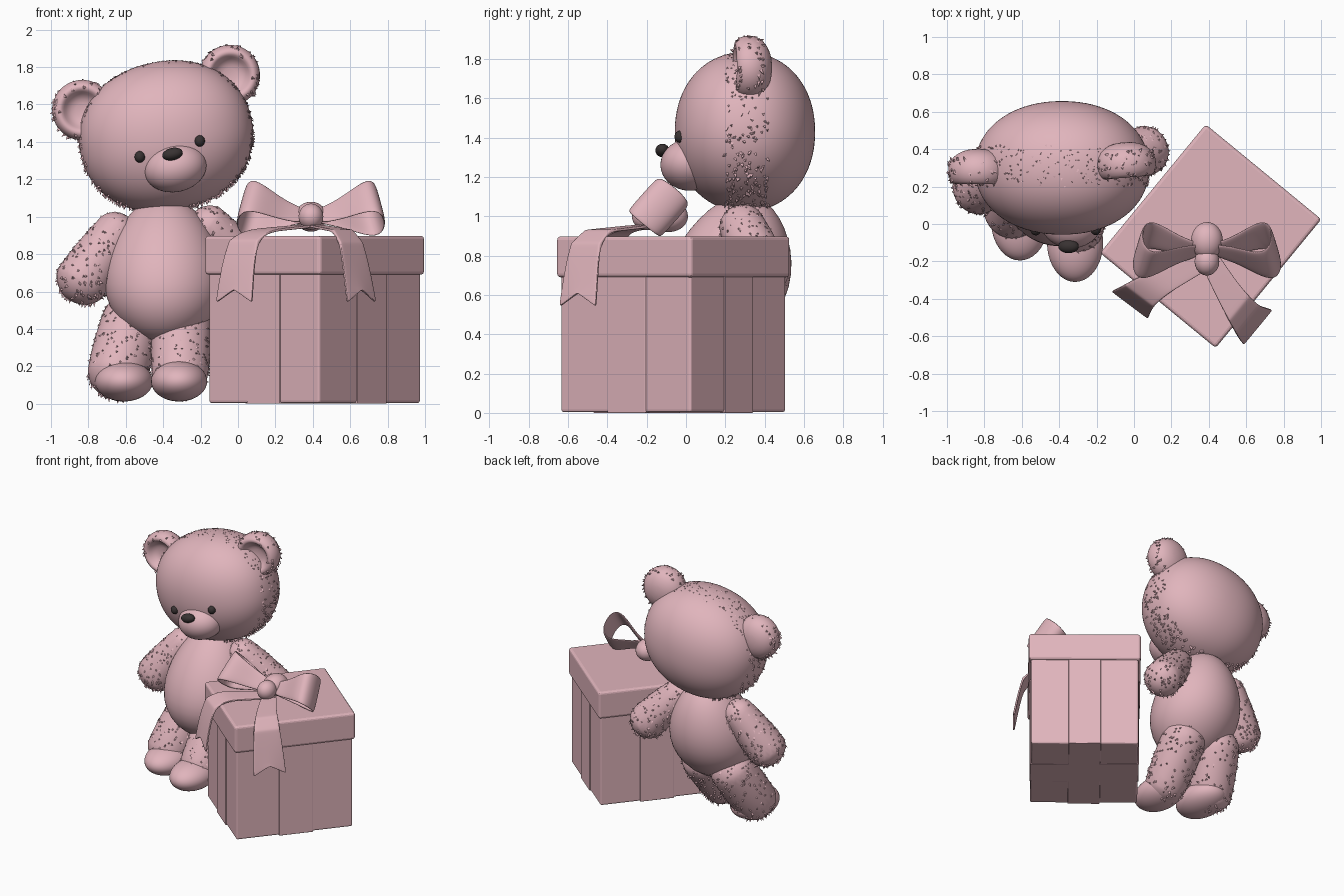
import bpy, bmesh, math, random
from mathutils import Vector, Matrix

random.seed(4)
if "Cube" in bpy.data.objects:
    bpy.data.objects.remove(bpy.data.objects["Cube"])


def material(name, colour):
    m = bpy.data.materials.new(name)
    m.use_nodes = True
    m.diffuse_color = colour
    m.node_tree.nodes["Principled BSDF"].inputs["Base Color"].default_value = colour
    return m


PINK = material("dusty_pink", (0.75, 0.46, 0.505, 1))
DARK = material("dark_brown", (0.04, 0.032, 0.032, 1))


def finish(name, bm, mat=PINK, smooth=True, subsurf=0):
    bmesh.ops.recalc_face_normals(bm, faces=bm.faces)
    mesh = bpy.data.meshes.new(name)
    bm.to_mesh(mesh)
    bm.free()
    mesh.materials.append(mat)
    for p in mesh.polygons:
        p.use_smooth = smooth
    ob = bpy.data.objects.new(name, mesh)
    bpy.context.collection.objects.link(ob)
    if subsurf:
        ob.modifiers.new("Subdivision", "SUBSURF").levels = subsurf
    return ob


def ellipsoid(name, centre, radii, mat=PINK, roll=0, detail=4, power=2):
    # A power above 2 gives fuller cheeks
    bm = bmesh.new()
    bmesh.ops.create_icosphere(bm, subdivisions=detail, radius=1)
    for v in bm.verts:
        v.co /= sum(abs(c) ** power for c in v.co) ** (1 / power)
    turn = Matrix.Rotation(math.radians(roll), 4, 'Y')
    bm.transform(Matrix.Translation(centre) @ turn @ Matrix.Diagonal((*radii, 1)))
    return finish(name, bm, mat)


def limb(name, start, r1, end, r2):
    # Tapered capsule between two joints
    bm = bmesh.new()
    bmesh.ops.create_icosphere(bm, subdivisions=4, radius=1)
    a, b = Vector(start), Vector(end)
    axis = (b - a).normalized()
    for v in bm.verts:
        t = min(1, max(0, v.co.dot(axis) * 1.6 + 0.5))
        v.co = a.lerp(b, t) + v.co * (r1 + (r2 - r1) * t)
    return finish(name, bm)


def lathe(name, profile, matrix):
    # Profile of (radius, height) turned about z, closed at both poles
    bm = bmesh.new()
    verts = [bm.verts.new((r, 0, z)) for r, z in profile]
    edges = [bm.edges.new(pair) for pair in zip(verts, verts[1:])]
    bmesh.ops.spin(bm, geom=verts + edges, axis=(0, 0, 1), cent=(0, 0, 0),
                   angle=math.tau, steps=32)
    bmesh.ops.remove_doubles(bm, verts=bm.verts, dist=0.001)
    bm.transform(matrix)
    return finish(name, bm, subsurf=1)


def fur(name, source, count, rule=lambda c: True):
    # Short leaning tufts scattered evenly over the chosen faces
    mesh = source.data
    faces = [p for p in mesh.polygons if rule(p.center)]
    bm = bmesh.new()
    for p in random.choices(faces, weights=[f.area for f in faces], k=count):
        n = p.normal.copy()
        side = n.orthogonal().normalized()
        other = n.cross(side)
        weights = [random.random() for _ in p.vertices]
        spot = sum((mesh.vertices[i].co * w for i, w in zip(p.vertices, weights)),
                   Vector()) / sum(weights)
        base = [bm.verts.new(spot - n * 0.004 + (side * math.cos(k * math.tau / 3)
                + other * math.sin(k * math.tau / 3)) * 0.011) for k in range(3)]
        lean = side * random.uniform(-1, 1) + other * random.uniform(-1, 1)
        tip = bm.verts.new(spot + n * 0.012 + lean * 0.015 - Vector((0, 0, 0.008)))
        for k in range(3):
            bm.faces.new((base[k], base[(k + 1) % 3], tip))
    finish(name, bm, smooth=False)


def ribbon(name, rows, notch=0):
    # Strip through rows of (centre, half-width vector), with thickness
    bm = bmesh.new()
    grid = []
    for i, (c, w) in enumerate(rows):
        mid = Vector(c)
        lift = Vector((0, 0, notch if i == len(rows) - 1 else 0))
        grid.append([bm.verts.new(p) for p in (mid - w, mid + lift, mid + w)])
    for r, s in zip(grid, grid[1:]):
        for k in range(2):
            bm.faces.new((r[k], r[k + 1], s[k + 1], s[k]))
    ob = finish(name, bm)
    solid = ob.modifiers.new("Thickness", "SOLIDIFY")
    solid.thickness, solid.offset = 0.016, 0
    if notch:
        bev = ob.modifiers.new("Edge", "BEVEL")
        bev.width, bev.limit_method = 0.003, 'ANGLE'
    ob.modifiers.new("Subdivision", "SUBSURF").levels = 2


# Bear head and face
head = ellipsoid("head", (-0.385, 0.3, 1.43), (0.467, 0.357, 0.4), roll=-12, detail=5, power=2.12)
fur("head_fur", head, 480, lambda c: 0.2 < c.y < 0.42)
ellipsoid("snout", (-0.335, 0.02, 1.262), (0.168, 0.15, 0.13), roll=-12)
ellipsoid("nose", (-0.35, -0.12, 1.335), (0.056, 0.036, 0.033), DARK, roll=-12, detail=3)
for side, spot in (("right", (-0.525, -0.033, 1.32)), ("left", (-0.205, -0.031, 1.405))):
    ellipsoid(side + "_eye", spot, (0.028, 0.028, 0.031), DARK, detail=3)

# Ears, dished at the front
ear_profile = [(0, 0.02), (0.06, 0.025), (0.09, 0.05), (0.108, 0.082), (0.134, 0.085), (0.16, 0.05),
               (0.167, -0.005), (0.142, -0.065), (0.078, -0.1), (0, -0.11)]
for side, spot, yaw in (("right", (-0.832, 0.295, 1.57), 0), ("left", (-0.045, 0.33, 1.757), 5)):
    place = (Matrix.Translation(spot) @ Matrix.Rotation(math.radians(yaw), 4, 'Z')
             @ Matrix.Rotation(math.pi / 2, 4, 'X'))
    ear = lathe(side + "_ear", ear_profile, place)
    rim = Vector(spot)
    fur(side + "_ear_fur", ear, 110, lambda c: (c - rim).length > 0.14)

# Body, leaning slightly back towards the neck
body_profile = [(0, 0.325), (0.11, 0.34), (0.22, 0.41), (0.3, 0.52), (0.328, 0.64), (0.315, 0.77),
                (0.27, 0.89), (0.21, 0.99), (0.12, 1.08), (0, 1.12)]
lean_back = Matrix.Identity(4)
lean_back[1][2] = 0.2
lathe("body", body_profile, Matrix.Translation((-0.395, 0.075, 0)) @ lean_back)

# Arms and legs with fur, smooth feet
limbs = {
    "right_arm": ((-0.66, 0.27, 0.905), 0.12, (-0.82, 0.2, 0.68), 0.15),
    "left_arm": ((-0.15, 0.29, 0.94), 0.12, (0.045, 0.385, 0.73), 0.14),
    "right_leg": ((-0.575, 0.23, 0.42), 0.165, (-0.64, 0.085, 0.185), 0.165),
    "left_leg": ((-0.3, 0.19, 0.42), 0.165, (-0.31, 0, 0.18), 0.155),
}
for name, spec in limbs.items():
    fur(name + "_fur", limb(name, *spec), 300)
ellipsoid("right_foot", (-0.61, 0.02, 0.12), (0.155, 0.215, 0.108))
ellipsoid("left_foot", (-0.315, -0.1, 0.12), (0.15, 0.21, 0.108))

# Gift box, its lid and the flat bands around it
BOX = Matrix.Translation((0.41, -0.065, 0)) @ Matrix.Rotation(math.radians(50.6), 4, 'Z')


def block(name, size, low, high, bevel, shift=0):
    bm = bmesh.new()
    bmesh.ops.create_cube(bm, size=1)
    bm.transform(BOX @ Matrix.Translation((shift, 0, (low + high) / 2))
                 @ Matrix.Diagonal((*size, high - low, 1)))
    ob = finish(name, bm, smooth=False)
    mod = ob.modifiers.new("Bevel", "BEVEL")
    mod.width, mod.segments = bevel, 3


block("box", (0.855, 0.765), 0.004, 0.75, 0.012)
block("lid", (0.89, 0.8), 0.69, 0.898, 0.018)
block("long_band", (0.867, 0.23), 0, 0.7, 0.004)
block("cross_band", (0.25, 0.777), 0, 0.7, 0.004, 0.01)

# Bow: knot, two flaring loops and two notched tails
ellipsoid("bow_knot", (0.39, -0.09, 1.0), (0.085, 0.1, 0.08))
ellipsoid("bow_knot_front", (0.39, -0.2, 1.0), (0.066, 0.075, 0.07))
for side, s in (("right", -1), ("left", 1)):
    rows = []
    for i in range(17):
        t = i / 16
        swell = math.sin(math.pi * t)
        bulge = 0.125 * math.sin(math.tau * t) * (0.4 + 0.6 * swell)
        centre = Vector((0.39 + s * (0.03 + 0.34 * swell ** 0.8), -0.14, 1.0 + 0.055 * swell))
        rows.append((centre + Vector((0, -0.75, 0.62)) * bulge,
                     Vector((s * -0.2, 0.66, 0.74)) * (0.05 + 0.08 * swell)))
    ribbon(side + "_bow_loop", rows)

tails = {
    "right": (Vector((0.8, -0.6, 0)), [(0.36, -0.2, 0.95), (0.22, -0.27, 0.935), (0.1, -0.33, 0.925),
              (0.03, -0.38, 0.87), (0.0, -0.41, 0.74), (-0.02, -0.43, 0.54)]),
    "left": (Vector((0.635, 0.77, 0)), [(0.42, -0.22, 0.95), (0.5, -0.36, 0.935), (0.56, -0.45, 0.925),
             (0.605, -0.51, 0.86), (0.63, -0.53, 0.74), (0.66, -0.55, 0.54)]),
}
for side, (across, path) in tails.items():
    rows = [(p, across * (0.06 + 0.012 * i)) for i, p in enumerate(path)]
    ribbon(side + "_bow_tail", rows, notch=0.07)
